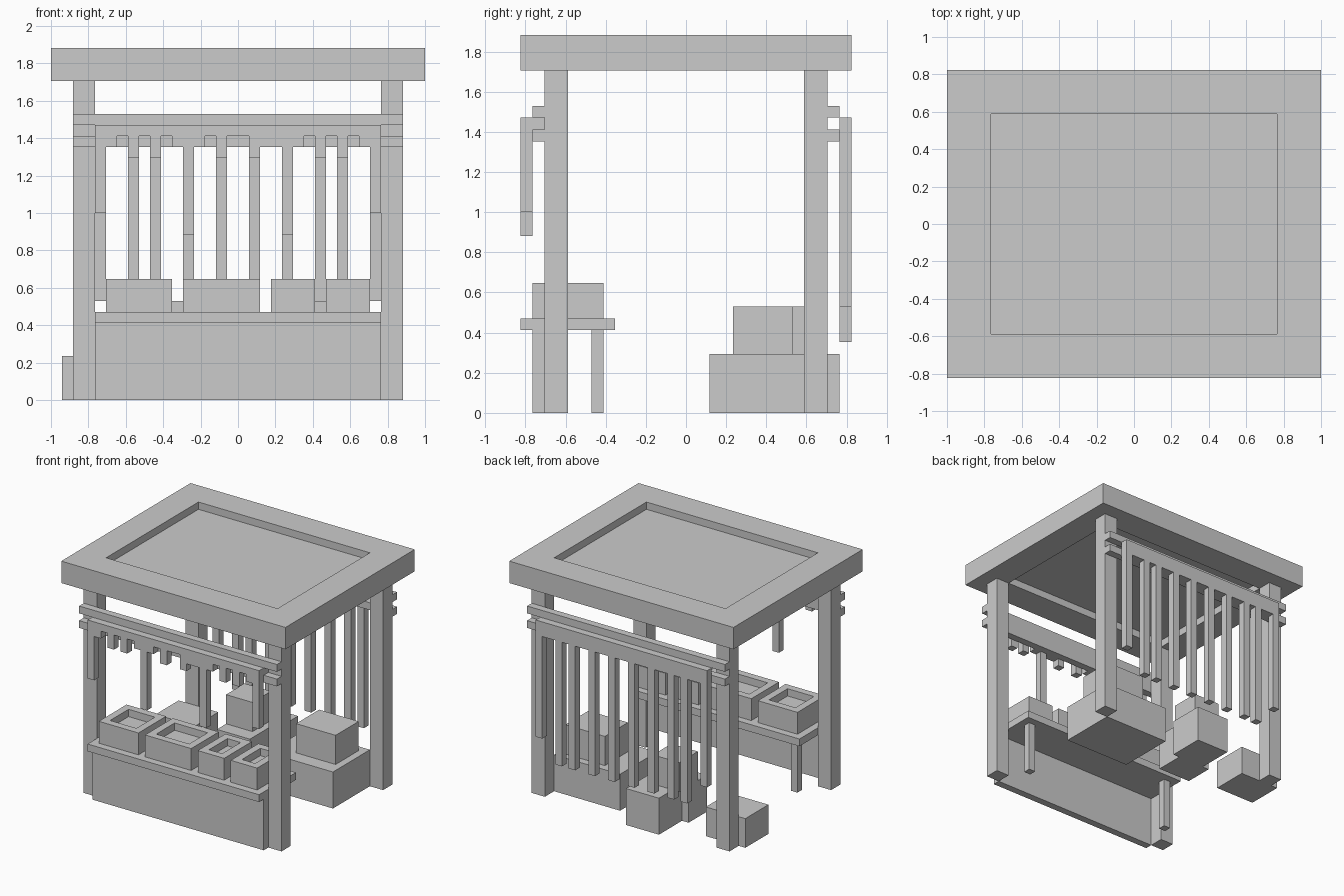
import bpy
import bmesh

U = 1 / 17  # modelling grid step

if "Cube" in bpy.data.objects:
    bpy.data.objects.remove(bpy.data.objects["Cube"], do_unlink=True)

grey = bpy.data.materials.new("plain_grey")
grey.use_nodes = True
grey.diffuse_color = (0.6, 0.6, 0.6, 1)
grey.node_tree.nodes["Principled BSDF"].inputs["Base Color"].default_value = grey.diffuse_color


def add_box(bm, x, y, z):
    """Add a box spanning three (min, max) ranges in grid steps."""
    verts = bmesh.ops.create_cube(bm, size=1)["verts"]
    for v in verts:
        v.co = [U * (a if c < 0 else b) for c, (a, b) in zip(v.co, (x, y, z))]


def finish(name, bm):
    mesh = bpy.data.meshes.new(name)
    bmesh.ops.recalc_face_normals(bm, faces=bm.faces)
    bm.to_mesh(mesh)
    bm.free()
    mesh.materials.append(grey)
    obj = bpy.data.objects.new(name, mesh)
    bpy.context.collection.objects.link(obj)


def box(name, x, y, z):
    bm = bmesh.new()
    add_box(bm, x, y, z)
    finish(name, bm)


def tray(name, x, y, z, rim, sides):
    """Box with a straight-walled recess, one step deep, in its top (1) and/or underside (-1)."""
    bm = bmesh.new()
    add_box(bm, x, y, z)
    bm.normal_update()
    for side in sides:
        face = next(f for f in bm.faces if f.normal.z * side > 0.9)
        bmesh.ops.inset_region(bm, faces=[face], thickness=rim * U, use_even_offset=True)
        floor = bmesh.ops.extrude_discrete_faces(bm, faces=[face])["faces"][0]
        bmesh.ops.translate(bm, verts=floor.verts, vec=(0, 0, -side * U))
        bm.normal_update()
    finish(name, bm)


# Roof slab, recessed above and below
tray("roof", (-17, 17), (-14, 14), (29, 32), 4, (1, -1))

# Corner posts
for side, x in (("right", (-15, -13)), ("left", (13, 15))):
    for end, y in (("front", (-12, -10)), ("back", (10, 12))):
        box(f"{end}_{side}_post", x, y, (0, 29))

# Paired cross rails
for end, y in (("front", (-13, -12)), ("back", (12, 13))):
    box(f"{end}_upper_rail", (-15, 15), y, (25, 26))
    box(f"{end}_lower_rail", (-15, 15), y, (23, 24))
box("front_rail_filler", (-13, 13), (-13, -12), (24, 25))


def fringe(name, y, drops, notches):
    """Hanging cloth: one column per cell, merged into a single mesh."""
    bm = bmesh.new()
    for i in range(26):
        low = drops.get(i, 24 if i in notches else 23)
        add_box(bm, (i - 13, i - 12), y, (low, 25))
    bmesh.ops.remove_doubles(bm, verts=bm.verts, dist=0.0001)
    # Drop the walls shared by equal neighbours
    seen = {}
    for f in bm.faces:
        key = tuple(round(c, 3) for c in f.calc_center_median())
        seen.setdefault(key, []).append(f)
    inner = [f for group in seen.values() if len(group) > 1 for f in group]
    bmesh.ops.delete(bm, geom=inner, context="FACES")
    finish(name, bm)


short_strips = (3, 5, 11, 14, 20, 22)
long_strips = (8, 17)
end_strips = (0, 25)
front_drops = {i: 22 for i in short_strips}
front_drops.update({i: 15 for i in long_strips})
front_drops.update({i: 17 for i in end_strips})
back_drops = {i: 6 for i in short_strips + long_strips}
back_drops.update({i: 9 for i in end_strips})
fringe("front_fringe", (-14, -13), front_drops, (2, 4, 6, 10, 12, 13, 19, 21, 23))
fringe("back_fringe", (13, 14), back_drops, ())

# Counter
box("counter_front", (-13, 13), (-13, -12), (0, 7))
box("counter_top", (-13, 13), (-14, -6), (7, 8))
box("counter_right_leg", (-12, -11), (-8, -7), (0, 7))
box("counter_left_leg", (11, 12), (-8, -7), (0, 7))

# Open display crates
for i, x in enumerate(((-12, -6), (-5, 2), (3, 7), (8, 12))):
    tray(f"display_crate_{i + 1}", x, (-13, -7), (8, 11), 1, (1,))

# Storage boxes at the back
box("wide_storage_box", (3, 13), (2, 10), (0, 5))
box("wide_box_upper", (6, 12), (4, 9), (5, 9))
box("middle_storage_box", (-5, 0), (8, 13), (0, 5))
box("inner_storage_box", (-6, -1), (4, 8), (0, 5))
box("middle_box_upper", (-6, -2), (6, 10), (5, 9))
box("corner_storage_box", (-16, -10), (5, 10), (0, 4))
